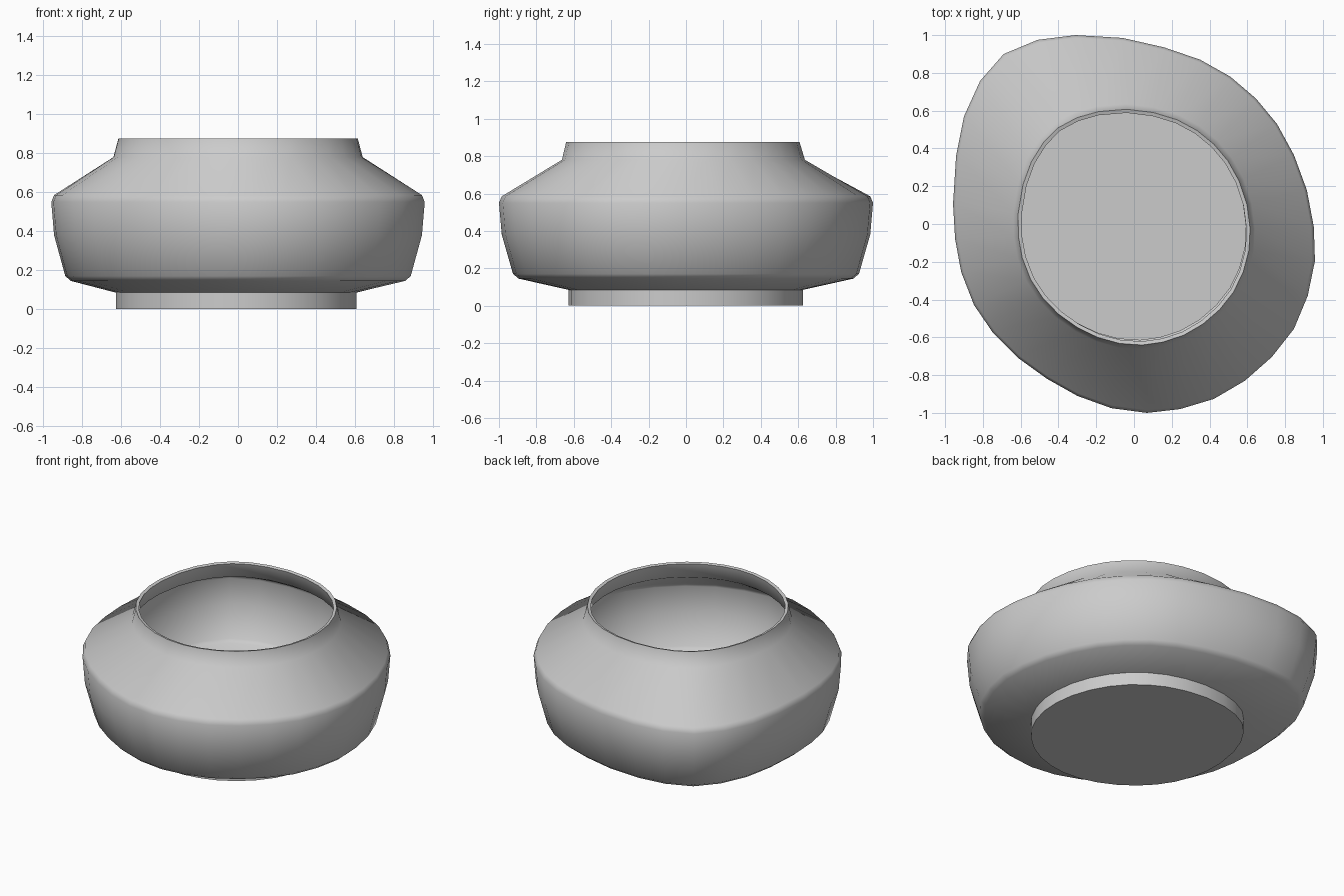
import bpy, bmesh, math
from mathutils import Vector

if "Cube" in bpy.data.objects:
    bpy.data.objects.remove(bpy.data.objects["Cube"])

# Uneven plan outline at the widest part of the pot
OUTLINE = [Vector(p) for p in (
    (-.31, 1.0), (-.51, .975), (-.69, .90), (-.815, .757), (-.90, .57), (-.942, .36),
    (-.958, .106), (-.947, -.08), (-.915, -.254), (-.847, -.429), (-.746, -.577),
    (-.614, -.709), (-.46, -.82), (-.30, -.91), (-.12, -.975), (.069, -1.0),
    (.243, -.98), (.423, -.926), (.587, -.83), (.73, -.704), (.847, -.555),
    (.92, -.38), (.958, -.195), (.952, -.015), (.915, .18), (.847, .365),
    (.757, .53), (.645, .665), (.51, .78), (.35, .87), (.16, .935), (-.06, .985))]
MEAN = sum(p.length for p in OUTLINE) / len(OUTLINE)

# Profile rings: height, scale, share of the uneven shape, x and y shift
RINGS = [
    (0.0, .635, .4, -.01, 0),      # foot
    (.085, .635, .4, -.01, 0),
    (.145, .895, 1, 0, 0),         # underside edge
    (.17, .925, 1, 0, 0),
    (.38, .985, 1, 0, 0),          # belly
    (.55, 1.0, 1, 0, 0),
    (.585, .985, 1, 0, 0),         # shoulder
    (.78, .658, .4, 0, -.012),     # neck
    (.875, .632, .4, 0, -.015),
]


def ring_points(z, scale, share, dx, dy):
    """Blend the outline towards a circle, then scale and shift it."""
    for p in OUTLINE:
        q = p.normalized() * (MEAN + (p.length - MEAN) * share) * scale
        yield Vector((q.x + dx, q.y + dy, z))


# Loft the rings and close the foot
bm = bmesh.new()
loops = [[bm.verts.new(c) for c in ring_points(*r)] for r in RINGS]
n = len(OUTLINE)
for low, high in zip(loops, loops[1:]):
    for i in range(n):
        j = (i + 1) % n
        bm.faces.new((low[i], low[j], high[j], high[i]))
bm.faces.new(loops[0][::-1])
bm.normal_update()
mesh = bpy.data.meshes.new("pot")
bm.to_mesh(mesh)
bm.free()
pot = bpy.data.objects.new("pot", mesh)
bpy.context.collection.objects.link(pot)
bpy.context.view_layer.objects.active = pot
pot.select_set(True)

# Thin wall grown inwards, then smooth shading
wall = pot.modifiers.new("wall", 'SOLIDIFY')
wall.thickness = .02
wall.offset = -1
bpy.ops.object.modifier_apply(modifier="wall")
bpy.ops.object.shade_smooth_by_angle(angle=math.radians(55))
